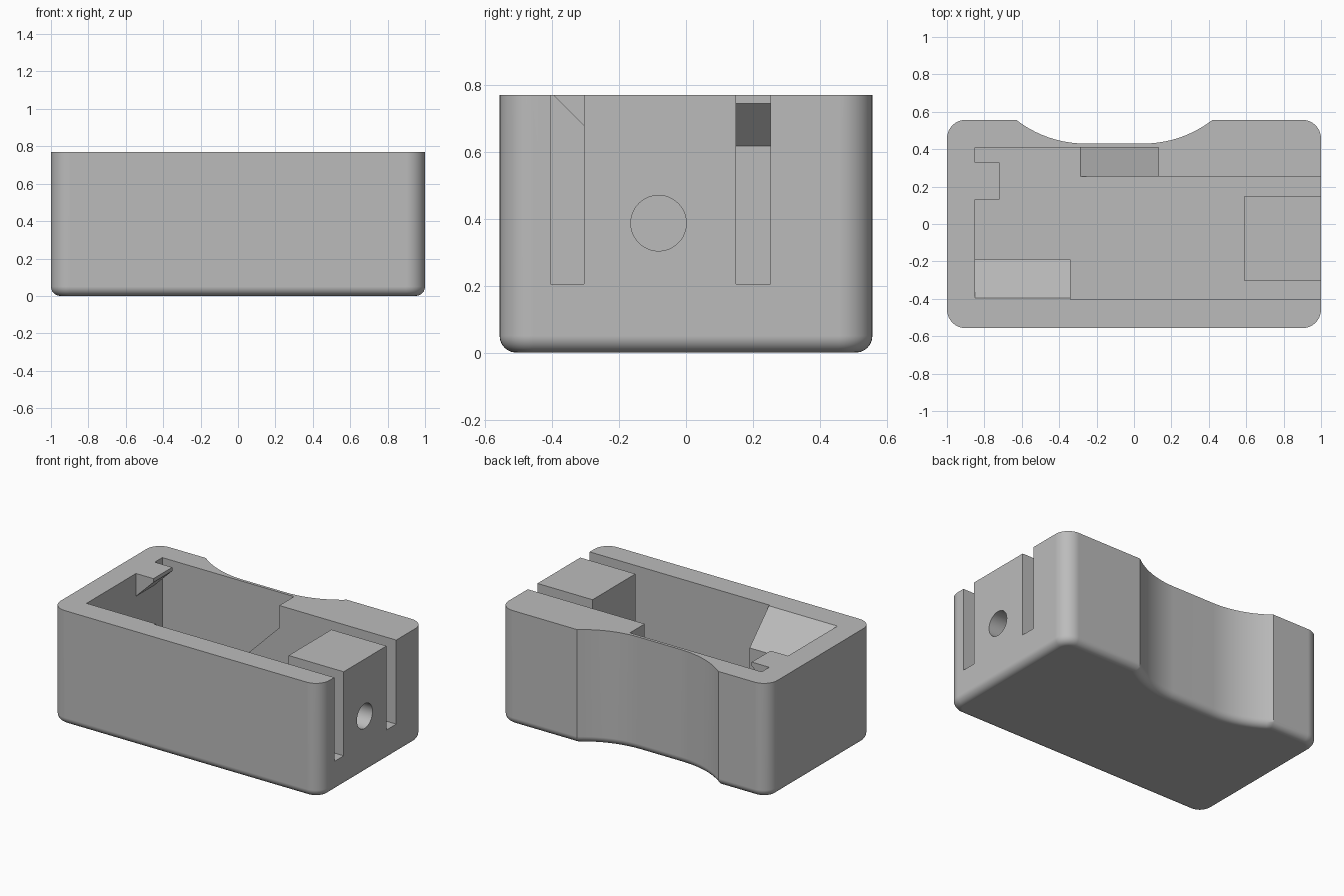
import bpy, bmesh, math
from mathutils import Vector

cube = bpy.data.objects.get("Cube")
if cube:
    bpy.data.objects.remove(cube, do_unlink=True)

# One plain grey plastic
grey = bpy.data.materials.new("grey_plastic")
grey.use_nodes = True
colour = (0.5, 0.5, 0.5, 1)
grey.diffuse_color = colour
grey.node_tree.nodes["Principled BSDF"].inputs["Base Color"].default_value = colour

HALF_Y, TOP, FLOOR = 0.557, 0.77, 0.205


def prism(name, base, sweep, fillet=0):
    """Sweep a closed polygon along a vector, optionally rounding the base rim."""
    bm = bmesh.new()
    face = bm.faces.new([bm.verts.new(p) for p in base])
    rim = list(face.edges)
    new = bmesh.ops.extrude_face_region(bm, geom=[face], use_keep_orig=True)["geom"]
    bmesh.ops.translate(bm, vec=sweep, verts=[g for g in new if isinstance(g, bmesh.types.BMVert)])
    bmesh.ops.recalc_face_normals(bm, faces=bm.faces)
    if fillet:
        bmesh.ops.bevel(bm, geom=rim, offset=fillet, segments=6, profile=0.5,
                        affect='EDGES', clamp_overlap=False)
        bmesh.ops.recalc_face_normals(bm, faces=bm.faces)
    mesh = bpy.data.meshes.new(name)
    bm.to_mesh(mesh)
    bm.free()
    mesh.materials.append(grey)
    obj = bpy.data.objects.new(name, mesh)
    bpy.context.collection.objects.link(obj)
    return obj


def arc(cx, cy, r, start, end, steps=10):
    angles = [math.radians(start + (end - start) * i / steps) for i in range(steps + 1)]
    return [(cx + r * math.cos(a), cy + r * math.sin(a), 0) for a in angles]


def activate(obj):
    bpy.ops.object.select_all(action='DESELECT')
    obj.select_set(True)
    bpy.context.view_layer.objects.active = obj


def cut(obj, cutter):
    cutter.hide_render = True
    mod = obj.modifiers.new("cut", 'BOOLEAN')
    mod.operation, mod.solver, mod.object = 'DIFFERENCE', 'EXACT', cutter
    activate(obj)
    bpy.ops.object.modifier_apply(modifier=mod.name)
    bpy.data.objects.remove(cutter, do_unlink=True)


# Body: rounded rectangle with a scooped grip in the back
r = 0.1
cx, cy = 1 - r, HALF_Y - r
grip_x, flat, run, depth = -0.105, 0.155, 0.37, 0.127
swing = 2 * math.atan(depth / run)
R = run / math.sin(swing)
deg = math.degrees(swing)
grip_y = HALF_Y - depth + R
outline = (arc(-cx, -cy, r, 180, 270) + arc(cx, -cy, r, 270, 360) + arc(cx, cy, r, 0, 90)
           + arc(grip_x + flat, grip_y, R, 270 + deg, 270)
           + arc(grip_x - flat, grip_y, R, 270, 270 - deg)
           + arc(-cx, cy, r, 90, 180))
body = prism("body", outline, (0, 0, TOP), fillet=0.05)

# Pocket, running out at the end through a slot on each side of the block
plan = [(-0.85, -0.405), (1.1, -0.405), (1.1, -0.305), (0.59, -0.305), (0.59, 0.15),
        (1.1, 0.15), (1.1, 0.253), (0.13, 0.253), (0.13, 0.41), (-0.85, 0.41)]
cut(body, prism("pocket_cutter", [(x, y, FLOOR) for x, y in plan], (0, 0, 1)))

# Round hole through the end block
circle = [(0.5, -0.082 + y, 0.387 + z) for y, z, _ in arc(0, 0, 0.083, 0, 360, 48)[:-1]]
cut(body, prism("hole_cutter", circle, (0.6, 0, 0)))

# Sloped shelf along the front wall
section = [(-0.405, FLOOR), (-0.19, FLOOR), (-0.19, 0.565), (-0.395, TOP), (-0.405, TOP)]
shelf = prism("sloped_shelf", [(-0.85, y, z) for y, z in section], (0.51, 0, 0))

# Ramp in the recess of the back wall
section = [(-0.285, FLOOR), (0.13, FLOOR), (0.13, 0.62)]
ramp = prism("back_ramp", [(x, 0.253, z) for x, z in section], (0, 0.157, 0))

# Retaining clip on the end wall, undercut at the bottom
section = [(-0.85, 0.617), (-0.72, 0.745), (-0.72, TOP), (-0.85, TOP)]
clip = prism("retaining_clip", [(x, 0.13, z) for x, z in section], (0, 0.2, 0))

# Smooth the rounded body while keeping flat walls flat
activate(body)
bpy.ops.object.shade_smooth_by_angle(angle=math.radians(30))
weighted = body.modifiers.new("flat_walls", 'WEIGHTED_NORMAL')
weighted.keep_sharp = True
